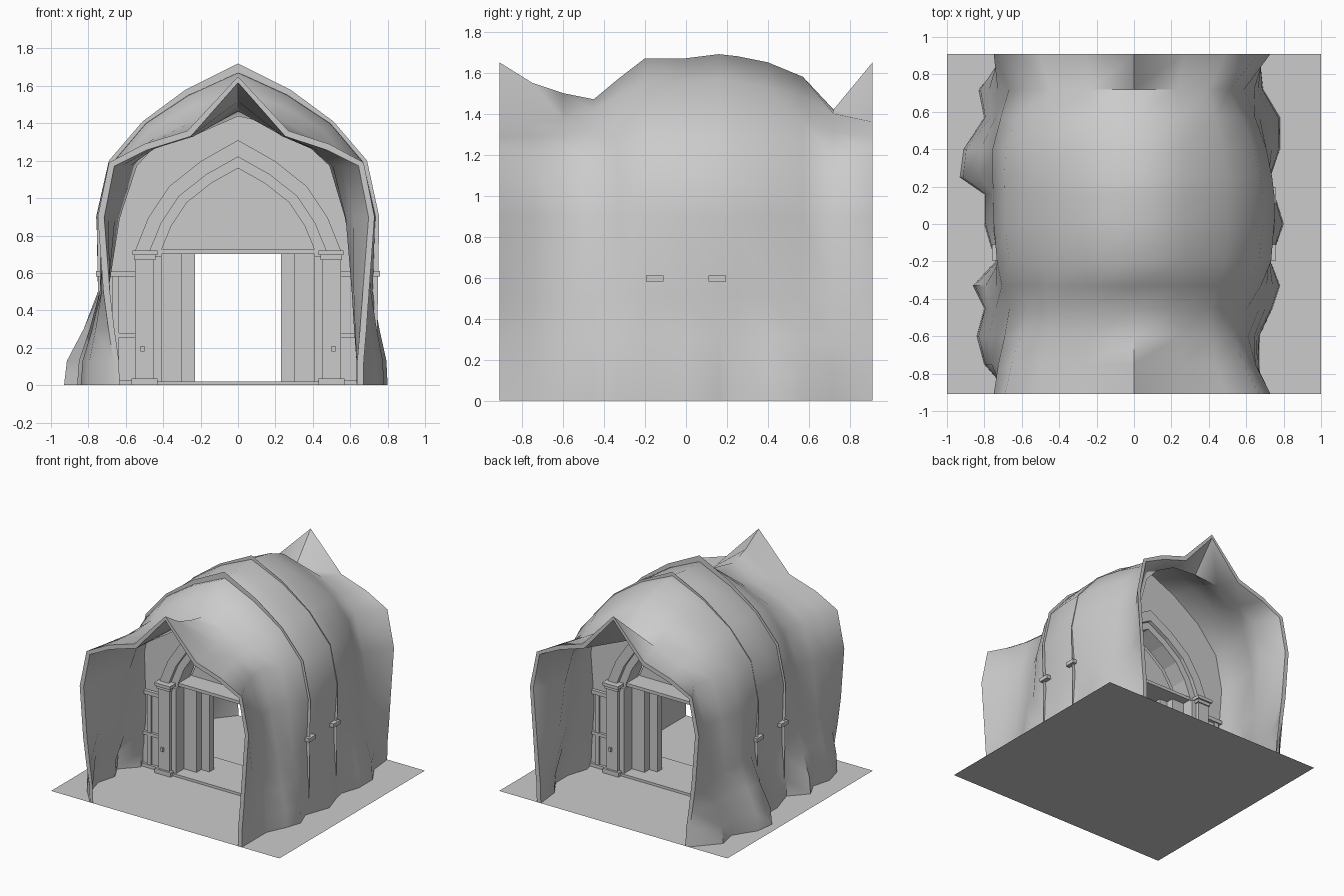
import bpy, bmesh, math

if "Cube" in bpy.data.objects:
    bpy.data.objects.remove(bpy.data.objects["Cube"])

def make(name, verts, faces, smooth=False):
    me = bpy.data.meshes.new(name)
    me.from_pydata(verts, [], faces)
    bm = bmesh.new(); bm.from_mesh(me)
    bmesh.ops.recalc_face_normals(bm, faces=bm.faces)
    bm.to_mesh(me); bm.free()
    ob = bpy.data.objects.new(name, me)
    bpy.context.collection.objects.link(ob)
    if smooth:
        for p in me.polygons:
            p.use_smooth = True
    return ob

def loft(name, rows, smooth=False):
    n = len(rows[0])
    verts = [v for r in rows for v in r]
    faces = [(i*n+j, i*n+j+1, (i+1)*n+j+1, (i+1)*n+j)
             for i in range(len(rows)-1) for j in range(n-1)]
    return make(name, verts, faces, smooth)

def box(name, x0, x1, y0, y1, z0, z1):
    v = [(x, y, z) for x in (x0, x1) for y in (y0, y1) for z in (z0, z1)]
    f = [(0, 1, 3, 2), (4, 6, 7, 5), (0, 4, 5, 1), (2, 3, 7, 6), (0, 2, 6, 4), (1, 5, 7, 3)]
    return make(name, v, f)

# Ground sheet
make("ground_sheet", [(-1, -.91, 0), (1, -.91, 0), (1, .91, 0), (-1, .91, 0)], [(0, 1, 2, 3)])

# Cave shell: y, left base, left wall, right base, right wall, haunch height, apex height, shoulder pinch
stations = [
    (-.91, .66, .75, .67, .73, 1.36, 1.65, 0),
    (-.75, .80, .76, .67, .68, 1.36, 1.55, .3),
    (-.60, .84, .76, .67, .67, 1.37, 1.50, .6),
    (-.45, .80, .77, .74, .70, 1.42, 1.47, .9),
    (-.33, .86, .77, .78, .74, 1.49, 1.57, .55),
    (-.20, .74, .75, .73, .75, 1.55, 1.67, .15),
    (0.00, .80, .75, .80, .75, 1.56, 1.67, 0),
    (0.16, .80, .75, .75, .75, 1.57, 1.69, 0),
    (0.25, .93, .77, .73, .75, 1.56, 1.68, .1),
    (0.40, .91, .78, .78, .73, 1.53, 1.65, .2),
    (0.57, .80, .77, .78, .70, 1.48, 1.58, .5),
    (0.72, .83, .76, .69, .67, 1.40, 1.42, .8),
    (0.91, .66, .75, .67, .73, 1.36, 1.65, 0),
]

def half_section(b, w, m, p):
    mix = lambda t: b + (w*.96 - b)*t
    return [(b, 0), (mix(.08), .13), (mix(.55), .3), (w*.96, .5), (w*(1-.15*p), .9),
            (w*(.92-.2*p), 1.19), (w*(.67-.1*p), 1.19 + (m-1.19)*.58), (.27-.05*p, m)]

rows = []
for y, bl, wl, br, wr, m, a, p in stations:
    left = [(-x, y, z) for x, z in half_section(bl, wl, m, p)]
    right = [(x, y, z) for x, z in half_section(br, wr, m, p)]
    rows.append(left + [(0, y, a)] + right[::-1])
shell = loft("cave_shell", rows, True)
sol = shell.modifiers.new("thickness", 'SOLIDIFY')
sol.thickness = .035
sol.offset = -1
bpy.ops.object.select_all(action='DESELECT')
shell.select_set(True)
bpy.context.view_layer.objects.active = shell
bpy.ops.object.modifier_apply(modifier="thickness")
for v in shell.data.vertices:            # flush ends and foot
    v.co.y = max(-.91, min(.91, v.co.y if abs(v.co.y) < .82 else math.copysign(.91, v.co.y)))
    v.co.z = 0 if v.co.z < .06 else v.co.z
bpy.ops.object.shade_smooth_by_angle(angle=math.radians(50))

# Pointed arch paths
SPRING = .72
def whole(half, y):
    return [(x, y, z) for x, z in half] + [(-x, y, z) for x, z in half[-2::-1]]

def arch(w, apex):
    r = apex - SPRING
    shape = [(1, 0), (.87, .3), (.67, .58), (.36, .81), (0, 1)]
    return [(w, 0)] + [(w*a, SPRING + r*b) for a, b in shape]

outline = [(.74, 0), (.755, .9), (.69, 1.2), (.51, 1.41), (.28, 1.58), (0, 1.72)]
outer, middle, inner = arch(.55, 1.31), arch(.47, 1.22), arch(.41, 1.16)

# Two facades, front and back, with all their trim
for s, side in ((-1, "front"), (1, "back")):
    loft(side + "_facade_wall", [whole(outline, s*.17), whole(outer, s*.17)])
    loft(side + "_arch_moulding", [whole(outer, s*.17), whole(outer, s*.195), whole(middle, s*.195),
                                   whole(middle, s*.165), whole(inner, s*.165), whole(inner, s*.02)])
    for m, hand in ((-1, "left"), (1, "right")):
        tag = side + "_" + hand
        def part(name, x0, x1, y0, y1, z0, z1):
            xs, ys = sorted((m*x0, m*x1)), sorted((s*y0, s*y1))
            return box(tag + "_" + name, *xs, *ys, z0, z1)
        # Pillar with plinth and stepped capital
        part("pillar", .45, .55, .12, .215, .02, .69)
        part("pillar_edge", .41, .45, .12, .19, .02, .69)
        part("plinth", .43, .57, .12, .23, 0, .035)
        part("capital_neck", .44, .555, .12, .225, .67, .695)
        part("capital", .43, .565, .12, .24, .695, .72)
        part("handle", .5, .52, .215, .23, .18, .21)
        # Side panel rails
        part("side_post", .635, .67, .15, .185, 0, .6)
        part("upper_rail", .55, .76, .11, .195, .58, .61)
        part("lower_rail", .55, .70, .15, .19, .255, .28)
        part("skirting", .55, .72, .15, .19, 0, .025)

# Tympanum filling the arch head, with lintel beneath
head = whole(inner[1:], 0)
make("tympanum", head, [tuple(range(len(head)))])
box("lintel", -.42, .42, -.16, .16, .70, .725)

# Doorway jambs and opened door leaves
for m, hand in ((-1, "left"), (1, "right")):
    box(hand + "_jamb", *sorted((m*.30, m*.41)), -.09, .09, .02, .70)
    box(hand + "_door_leaf", *sorted((m*.23, m*.30)), -.03, .03, .02, .70)

# Threshold
box("threshold", -.57, .57, -.2, .2, 0, .02)
